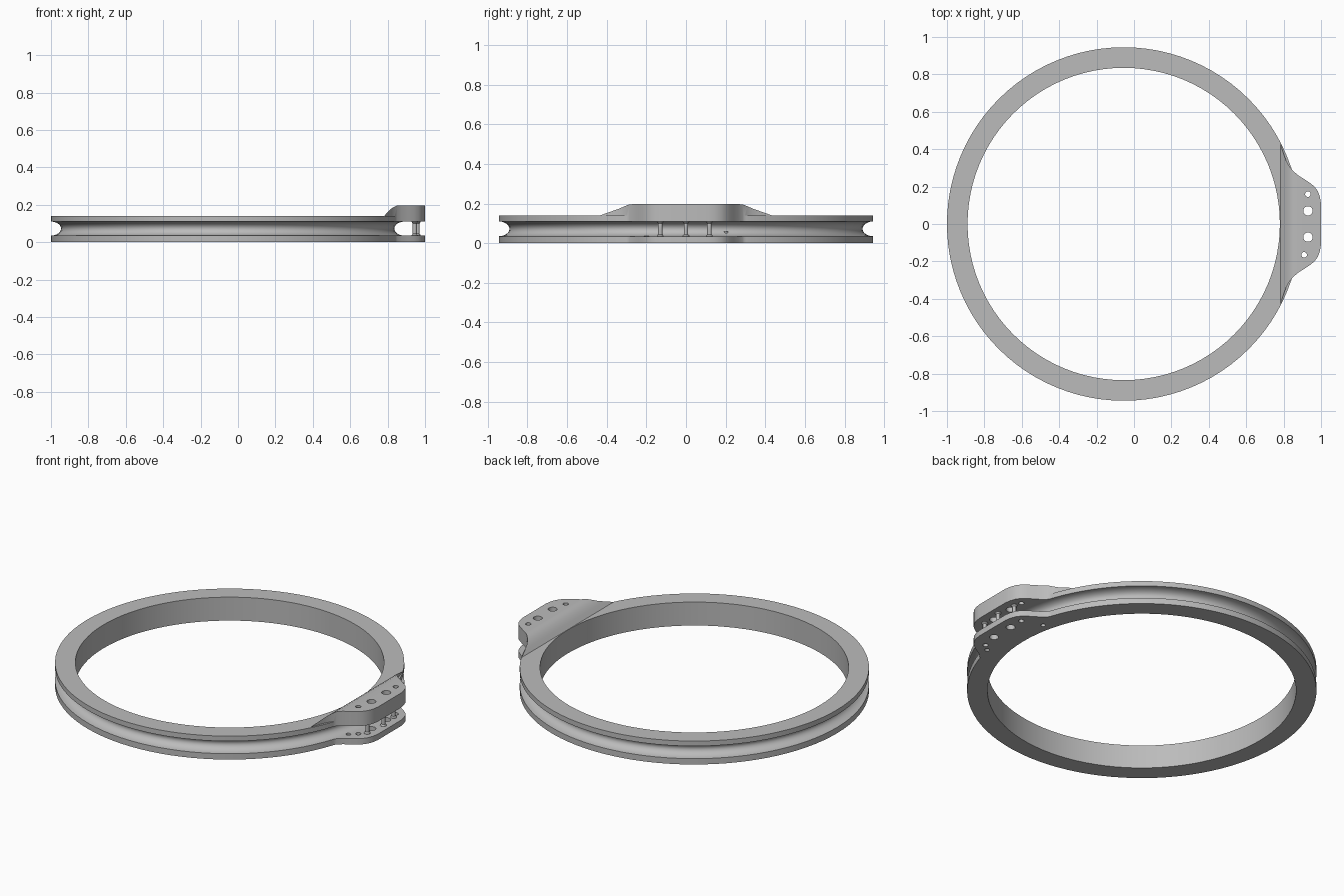
import bpy, bmesh, math
from mathutils import Matrix, Vector

cube = bpy.data.objects.get("Cube")
if cube:
    bpy.data.objects.remove(cube)

grey = bpy.data.materials.new("plain grey")
grey.use_nodes = True
grey.diffuse_color = (0.5, 0.5, 0.5, 1)
grey.node_tree.nodes["Principled BSDF"].inputs["Base Color"].default_value = (0.5, 0.5, 0.5, 1)

CENTRE_X = -0.055
LIP_LOW, LIP_HIGH, RING_TOP, TAB_TOP = 0.035, 0.11, 0.14, 0.197


def finish(name, bm):
    bmesh.ops.recalc_face_normals(bm, faces=bm.faces)
    mesh = bpy.data.meshes.new(name)
    bm.to_mesh(mesh)
    bm.free()
    mesh.materials.append(grey)
    obj = bpy.data.objects.new(name, mesh)
    bpy.context.collection.objects.link(obj)
    return obj


def lathe(name, profile, centre, steps, closed):
    """Spin an (r, z) profile around a vertical axis."""
    bm = bmesh.new()
    rows = []
    for i in range(steps):
        a = math.tau * i / steps
        rows.append([bm.verts.new((centre[0] + r * math.cos(a), centre[1] + r * math.sin(a), z))
                     for r, z in profile])
    n = len(profile)
    for i in range(steps):
        a, b = rows[i], rows[(i + 1) % steps]
        for j in range(n if closed else n - 1):
            k = (j + 1) % n
            bm.faces.new((a[j], b[j], b[k], a[k]))
    if not closed:
        bm.faces.new([row[0] for row in rows])
        bm.faces.new([row[-1] for row in rows])
    return finish(name, bm)


def plate(name, columns, bottom, top):
    """Extrude the symmetric tab outline; top is a height rule along x."""
    bm = bmesh.new()
    rows = []
    for x, w in columns:
        rows.append([bm.verts.new(p) for p in ((x, -w, bottom), (x, w, bottom),
                                               (x, w, top(x)), (x, -w, top(x)))])
    for a, b in zip(rows, rows[1:]):
        for j in range(4):
            k = (j + 1) % 4
            bm.faces.new((a[j], b[j], b[k], a[k]))
    bm.faces.new(rows[0])
    bm.faces.new(rows[-1])
    return finish(name, bm)


def combine(target, other, operation):
    mod = target.modifiers.new("join", "BOOLEAN")
    mod.operation, mod.solver, mod.object = operation, "EXACT", other
    bpy.context.view_layer.objects.active = target
    bpy.ops.object.modifier_apply(modifier=mod.name)
    bpy.data.objects.remove(other)


def smooth(obj):
    bpy.ops.object.select_all(action="DESELECT")
    obj.select_set(True)
    bpy.context.view_layer.objects.active = obj
    bpy.ops.object.shade_smooth_by_angle(angle=math.radians(28))


# Grooved ring
OUTER, INNER, DEPTH = 0.945, 0.835, 0.054
mid, half = (LIP_LOW + LIP_HIGH) / 2, (LIP_HIGH - LIP_LOW) / 2
groove = []
for i in range(13):
    t = math.pi * i / 12
    groove.append((OUTER - DEPTH * math.sin(t), mid - half * math.cos(t)))
profile = [(INNER, 0), (OUTER, 0)] + groove + [(OUTER, RING_TOP), (INNER, RING_TOP)]
ring = lathe("grooved_ring", profile, (CENTRE_X, 0), 96, True)

# Clamp tab: raised upper plate and thin lower plate
outline = [(0.782, 0.435), (0.8, 0.375), (0.815, 0.335), (0.83, 0.31), (0.85, 0.285),
           (0.875, 0.262), (0.91, 0.24), (0.94, 0.22), (0.965, 0.2), (0.983, 0.175),
           (0.994, 0.145), (1.0, 0.11)]


def ramp(x):
    t = min(1, (x - 0.782) / 0.07)
    return RING_TOP + (TAB_TOP - RING_TOP) * (1.6 * t - 0.6 * t * t)


combine(ring, plate("upper_plate", outline, LIP_HIGH, ramp), "UNION")
combine(ring, plate("lower_plate", outline, 0, lambda x: LIP_LOW), "UNION")

# Bolt holes through both plates: x, y, radius
for x, y, r in ((0.93, 0.07, 0.025), (0.93, -0.07, 0.025),
                (0.93, 0.16, 0.015), (0.91, -0.165, 0.015)):
    combine(ring, lathe("hole_cutter", [(r, -0.1), (r, 0.4)], (x, y), 20, False), "DIFFERENCE")

# Small holes in the lower plate only
for x, y in ((0.81, 0.2), (0.87, -0.2)):
    combine(ring, lathe("hole_cutter", [(0.013, -0.1), (0.013, 0.06)], (x, y), 16, False),
            "DIFFERENCE")
smooth(ring)

# Flared spacer pins between the plates
for name, x, y in (("front_pin", 0.945, -0.13), ("middle_pin", 0.96, 0), ("back_pin", 0.945, 0.118)):
    waist, flare = 0.011, 0.017
    pin = lathe(name, [(flare, LIP_LOW - 0.004), (flare, LIP_LOW + 0.002), (waist, LIP_LOW + 0.01),
                       (waist, LIP_HIGH - 0.01), (flare, LIP_HIGH - 0.002), (flare, LIP_HIGH + 0.004)],
                (x, y), 16, False)
    smooth(pin)
